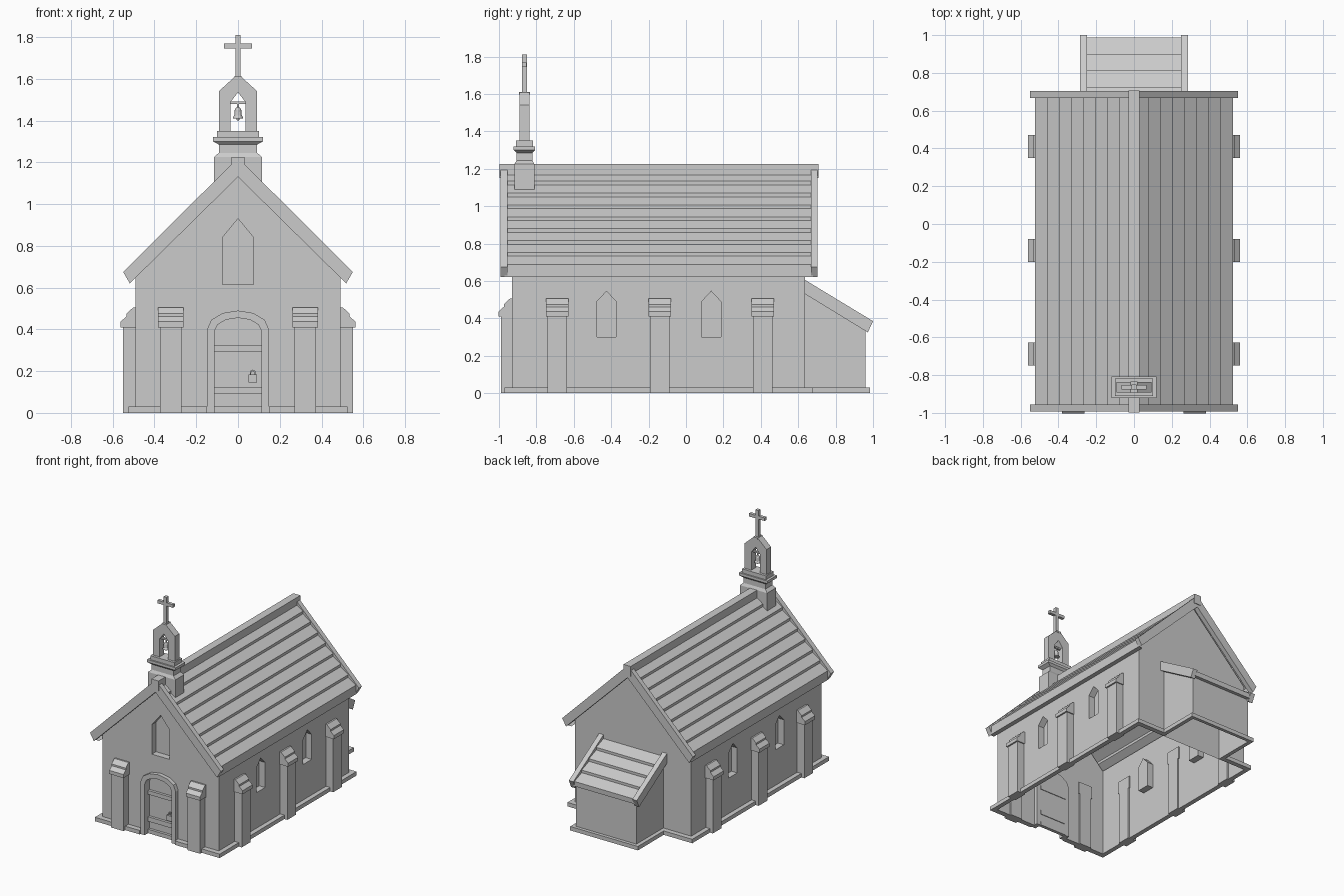
import bpy, bmesh, math

if "Cube" in bpy.data.objects:
    bpy.data.objects.remove(bpy.data.objects["Cube"])


def finish(name, bm, fix=True):
    if fix:
        bmesh.ops.recalc_face_normals(bm, faces=bm.faces)
    me = bpy.data.meshes.new(name)
    bm.to_mesh(me)
    bm.free()
    ob = bpy.data.objects.new(name, me)
    bpy.context.collection.objects.link(ob)
    return ob


def place(axis, p, d):
    return {'x': (d, p[0], p[1]), 'y': (p[0], d, p[1]), 'z': (p[0], p[1], d)}[axis]


def prism(bm, pts, axis, a, b, caps=True):
    """Extrude a 2D profile along an axis from a to b (open sheet without caps)."""
    A = [bm.verts.new(place(axis, p, a)) for p in pts]
    B = [bm.verts.new(place(axis, p, b)) for p in pts]
    n = len(pts)
    for i in range(n if caps else n - 1):
        j = (i + 1) % n
        bm.faces.new((A[i], A[j], B[j], B[i]))
    if caps:
        bm.faces.new(A[::-1])
        bm.faces.new(B)


def box(bm, x0, x1, y0, y1, z0, z1):
    prism(bm, [(x0, y0), (x1, y0), (x1, y1), (x0, y1)], 'z', z0, z1)


def stack(bm, rings):
    """Skin a list of vertex-coordinate rings, capped at both ends."""
    R = [[bm.verts.new(c) for c in r] for r in rings]
    n = len(R[0])
    for r, s in zip(R, R[1:]):
        for i in range(n):
            bm.faces.new((r[i], r[(i + 1) % n], s[(i + 1) % n], s[i]))
    bm.faces.new(R[0][::-1])
    bm.faces.new(R[-1])


def arch(hw, z0, spring, apex, n=1, c=0):
    """Arch outline from bottom right, over the top, to bottom left."""
    pts = [(c + hw, z0)]
    for i in range(2 * n + 1):
        t = math.pi * i / (2 * n)
        pts.append((c + hw * math.cos(t), spring + (apex - spring) * math.sin(t)))
    return pts + [(c - hw, z0)]


# Walls: hollow shell with window and door recesses
bm = bmesh.new()
prism(bm, [(-.49, 0), (.49, 0), (.49, .68), (0, 1.17), (-.49, .68)], 'y', -.93, .637)
walls = finish("walls", bm)
bm = bmesh.new()
prism(bm, arch(.074, .615, .84, .93), 'y', -1.1, -.88)
prism(bm, arch(.115, -.05, .39, .457, 3), 'y', -1.1, -.9)
for yc in (-.425, .135):
    for s in (-1, 1):
        prism(bm, arch(.051, .30, .49, .545, 1, yc), 'x', s * .44, s * .7)
cutter = finish("recess_cutter", bm)
cutter.hide_render = True
mod = walls.modifiers.new("recesses", 'BOOLEAN')
mod.object, mod.solver = cutter, 'EXACT'
dg = bpy.context.evaluated_depsgraph_get()
shell = bpy.data.meshes.new_from_object(walls.evaluated_get(dg))
walls.modifiers.clear()
bpy.data.objects.remove(cutter)
bm = bmesh.new()
bm.from_mesh(shell)
gone = [f for f in bm.faces if f.calc_center_median().z < .001 or .5 < f.normal.z < .9]
bmesh.ops.delete(bm, geom=gone, context='FACES')
bm.to_mesh(shell)
bm.free()
walls.data = shell

# Rear annex walls
bm = bmesh.new()
prism(bm, [(-.255, .637), (-.255, .96), (.255, .96), (.255, .637)], 'z', 0, .37, caps=False)
for s in (-1, 1):
    f = [bm.verts.new((s * .255, y, z)) for y, z in ((.637, .37), (.96, .37), (.637, .56))]
    bm.faces.new(f)
finish("annex_walls", bm)

# Plinth, broken at the door
bm = bmesh.new()
for s in (-1, 1):
    for x0, x1, y0, y1 in ((.49, .525, -.97, .675), (.148, .49, -.97, -.93),
                           (.285, .49, .637, .675), (.255, .285, .637, .985)):
        box(bm, min(s * x0, s * x1), max(s * x0, s * x1), y0, y1, 0, .03)
box(bm, -.255, .255, .96, .985, 0, .03)
finish("plinth", bm)

# Buttresses with stepped caps
body = [(-.01, 0), (.06, 0), (.06, .41), (-.01, .41)]
cap = [(-.01, .41), (.072, .41), (.072, .437), (.044, .462), (.044, .475), (.012, .505), (-.01, .505)]
bm = bmesh.new()
for s in (-1, 1):
    for prof, hw in ((body, .052), (cap, .06)):
        for yc in (-.688, -.14, .41):
            prism(bm, [(s * (.49 + d), z) for d, z in prof], 'y', yc - hw, yc + hw)
        prism(bm, [(-.93 - d, z) for d, z in prof], 'x', s * .322 - hw, s * .322 + hw)
finish("buttresses", bm)

# Main roof: lapped boards
half = [(.49, .62), (.524, .62)]
xs = [.524 - .0635 * i for i in range(8)] + [.02]
for a, b in zip(xs, xs[1:]):
    half += [(a, 1.213 - a), (b, 1.193 - b)]
bm = bmesh.new()
prism(bm, half + [(-x, z) for x, z in half[::-1]], 'y', -.97, .68, caps=False)
finish("roof_boards", bm)

# Gable barge boards and ridge cap
barge = [(.55, .675), (.518, .62), (0, 1.13), (-.518, .62), (-.55, .675), (0, 1.222)]
bm = bmesh.new()
prism(bm, barge, 'y', -.993, -.955)
prism(bm, barge, 'y', .667, .703)
finish("barge_boards", bm)
bm = bmesh.new()
box(bm, -.03, .03, -.998, .708, 1.15, 1.225)
finish("ridge_cap", bm)

# Annex roof: lapped boards between two rakes
prof = []
ys = [.637 + .0875 * i for i in range(5)]
for a, b in zip(ys, ys[1:]):
    prof += [(a, .575 - .606 * (a - .637)), (b, .595 - .606 * (b - .637))]
prof += [(.985, .345), (.955, .345)]
bm = bmesh.new()
prism(bm, prof, 'x', -.255, .255, caps=False)
finish("annex_roof_boards", bm)
bm = bmesh.new()
for s in (-1, 1):
    prism(bm, [(.637, .605), (1.0, .385), (.972, .325), (.637, .53)], 'x', s * .248, s * .286)
finish("annex_rakes", bm)

# Door surround, rails and padlock
bm = bmesh.new()
prism(bm, arch(.148, 0, .40, .49, 3) + arch(.113, 0, .39, .455, 3)[::-1], 'y', -.96, -.9)
finish("door_surround", bm)
bm = bmesh.new()
for z0, z1 in ((0, .03), (.09, .125), (.295, .325)):
    box(bm, -.113, .113, -.92, -.895, z0, z1)
finish("door_rails", bm)
bm = bmesh.new()
box(bm, .05, .092, -.93, -.9, .145, .185)
prism(bm, arch(.014, .18, .195, .207, 2, .071) + arch(.008, .18, .193, .2, 2, .071)[::-1],
      'y', -.922, -.912)
finish("padlock", bm)

# Bell turret: moulded base, arched frame, cross
YC = -.864
bm = bmesh.new()
stack(bm, [[(-a, YC - b, z), (a, YC - b, z), (a, YC + b, z), (-a, YC + b, z)] for a, b, z in (
    (.115, .053, 1.09), (.115, .053, 1.225), (.092, .042, 1.245), (.092, .042, 1.285),
    (.12, .057, 1.30), (.12, .057, 1.32), (.101, .046, 1.32), (.101, .046, 1.35))])
finish("turret_base", bm)
bm = bmesh.new()
outer = [(.092, 1.35), (.092, 1.54), (.015, 1.61), (-.015, 1.61), (-.092, 1.54), (-.092, 1.35)]
prism(bm, outer + arch(.036, 1.35, 1.488, 1.535)[::-1], 'y', YC - .027, YC + .027)
finish("bell_frame", bm)
bm = bmesh.new()
box(bm, -.018, .018, YC - .03, YC + .03, 1.598, 1.61)
box(bm, -.013, .013, YC - .013, YC + .013, 1.6, 1.81)
box(bm, -.066, .066, YC - .012, YC + .012, 1.745, 1.768)
finish("cross", bm)

# Bell with hanging bar and clapper
bm = bmesh.new()
box(bm, -.037, .037, YC - .008, YC + .008, 1.48, 1.492)
box(bm, -.004, .004, YC - .004, YC + .004, 1.455, 1.485)
for rings in ([(.024, 1.41), (.024, 1.415), (.018, 1.425), (.016, 1.45), (.011, 1.46), (.004, 1.464)],
              [(.003, 1.399), (.006, 1.403), (.006, 1.409), (.003, 1.413)]):
    stack(bm, [[(r * math.cos(k * math.pi / 6), YC + r * math.sin(k * math.pi / 6), z)
                for k in range(12)] for r, z in rings])
finish("bell", bm)
